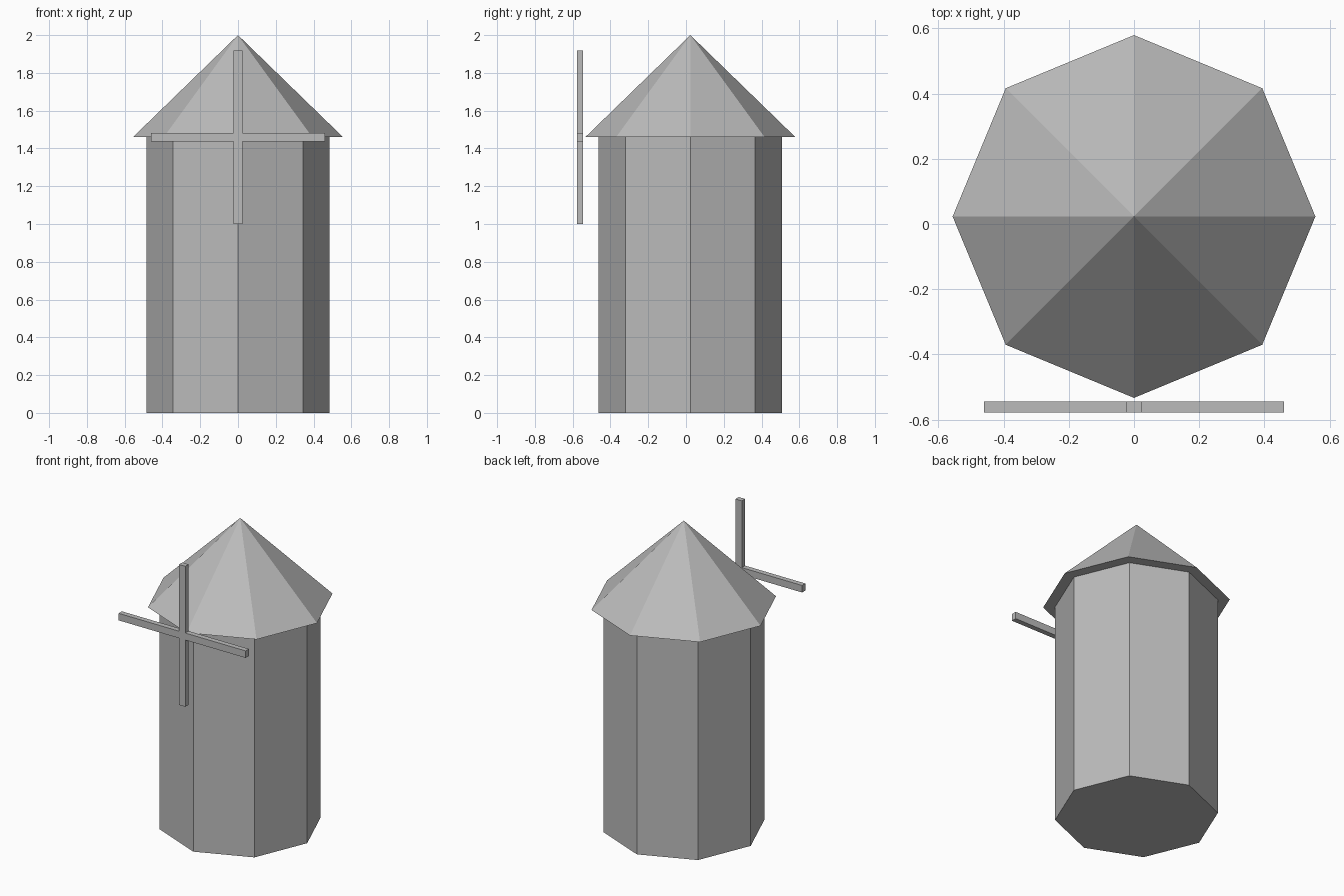
import bpy, bmesh, math

if "Cube" in bpy.data.objects:
    bpy.data.objects.remove(bpy.data.objects["Cube"])

CENTRE_Y = 0.023   # tower axis, set back to make room for the sails

grey = bpy.data.materials.new("plain grey")
grey.diffuse_color = (0.5, 0.5, 0.5, 1)
grey.use_nodes = True
grey.node_tree.nodes["Principled BSDF"].inputs["Base Color"].default_value = grey.diffuse_color


def finish(bm, name):
    bmesh.ops.recalc_face_normals(bm, faces=bm.faces)
    mesh = bpy.data.meshes.new(name)
    bm.to_mesh(mesh)
    bm.free()
    mesh.materials.append(grey)
    obj = bpy.data.objects.new(name, mesh)
    bpy.context.collection.objects.link(obj)
    return obj


def octagon(bm, radius, z):
    return [bm.verts.new((radius * math.cos(i * math.pi / 4),
                          CENTRE_Y + radius * math.sin(i * math.pi / 4), z))
            for i in range(8)]


# Eight-sided tower with corners on the axes
bm = bmesh.new()
low, high = octagon(bm, 0.485, 0), octagon(bm, 0.485, 1.46)
bm.faces.new(low)
bm.faces.new(high)
for i in range(8):
    j = (i + 1) % 8
    bm.faces.new((low[i], low[j], high[j], high[i]))
finish(bm, "tower")

# Overhanging pointed roof with a flat underside
bm = bmesh.new()
eaves = octagon(bm, 0.556, 1.46)
tip = bm.verts.new((0, CENTRE_Y, 2))
bm.faces.new(eaves)
for i in range(8):
    bm.faces.new((eaves[i], eaves[(i + 1) % 8], tip))
finish(bm, "roof")

# Cross-shaped sails: a square hub with four arms, given thickness
half, reach, hub_z = 0.023, 0.46, 1.459
front_y, depth = -0.578, 0.034
bm = bmesh.new()
outline = []
for k in range(4):
    c, s = round(math.cos(k * math.pi / 2)), round(math.sin(k * math.pi / 2))
    for u, v in ((reach, -half), (reach, half), (half, half)):
        outline.append(bm.verts.new((u * c - v * s, front_y, hub_z + u * s + v * c)))
face = bm.faces.new(outline)
new = bmesh.ops.extrude_face_region(bm, geom=[face], use_keep_orig=True)["geom"]
bmesh.ops.translate(bm, vec=(0, depth, 0),
                    verts=[g for g in new if isinstance(g, bmesh.types.BMVert)])
finish(bm, "sails")
